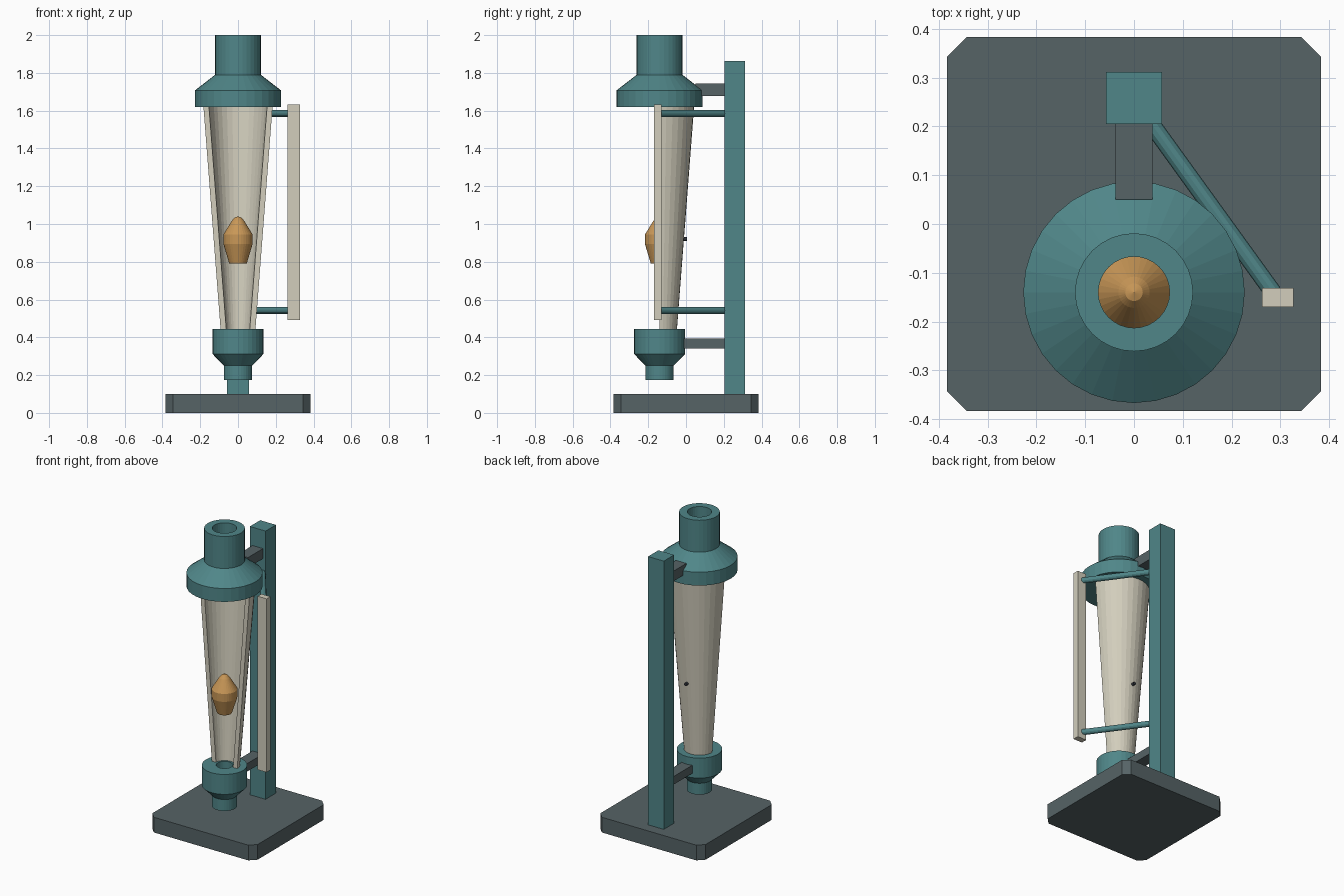
import bpy, bmesh, math
from mathutils import Vector

cube = bpy.data.objects.get("Cube")
if cube:
    bpy.data.objects.remove(cube, do_unlink=True)

AXIS_Y = -0.14   # centre line of the metering tube
SIDES = 32


def material(name, color):
    m = bpy.data.materials.new(name)
    m.use_nodes = True
    m.diffuse_color = (*color, 1)
    m.node_tree.nodes["Principled BSDF"].inputs["Base Color"].default_value = (*color, 1)
    return m


TEAL = material("teal paint", (0.08, 0.24, 0.25))
GREY = material("slate grey", (0.092, 0.125, 0.133))
CREAM = material("cream", (0.645, 0.615, 0.505))
BRASS = material("brass", (0.58, 0.31, 0.095))
DARK = material("dark steel", (0.03, 0.035, 0.045))


def finish(bm, name, mat):
    bmesh.ops.recalc_face_normals(bm, faces=bm.faces)
    mesh = bpy.data.meshes.new(name)
    bm.to_mesh(mesh)
    bm.free()
    mesh.materials.append(mat)
    obj = bpy.data.objects.new(name, mesh)
    bpy.context.collection.objects.link(obj)
    return obj


def box(name, mat, x, y, z, chamfer=0):
    """Box from (min, max) ranges, with optional cut vertical corners."""
    bm = bmesh.new()
    bmesh.ops.create_cube(bm, size=1)
    for v in bm.verts:
        v.co = [r[0] if c < 0 else r[1] for c, r in zip(v.co, (x, y, z))]
    if chamfer:
        uprights = [e for e in bm.edges if abs(e.verts[0].co.z - e.verts[1].co.z) > 1e-4]
        bmesh.ops.bevel(bm, geom=uprights, offset=chamfer, segments=1, affect='EDGES')
    return finish(bm, name, mat)


def rod(name, mat, start, end, radius, sides):
    a, b = Vector(start), Vector(end)
    bm = bmesh.new()
    bmesh.ops.create_cone(bm, cap_ends=True, segments=sides, radius1=radius,
                          radius2=radius, depth=(b - a).length)
    turn = (b - a).to_track_quat('Z', 'Y').to_matrix().to_4x4()
    bmesh.ops.transform(bm, matrix=turn, verts=bm.verts)
    bmesh.ops.translate(bm, vec=(a + b) / 2, verts=bm.verts)
    return finish(bm, name, mat)


def lathe(name, mat, profile, half=False):
    """Turn a closed (radius, z) profile about the tube axis, fully or the back half."""
    bm = bmesh.new()
    verts = [bm.verts.new((r, AXIS_Y, z)) for r, z in profile]
    face = bm.faces.new(verts)
    steps = SIDES // 2 if half else SIDES
    bmesh.ops.spin(bm, geom=[face] + face.edges[:] + verts, cent=(0, AXIS_Y, 0),
                   axis=(0, 0, 1), angle=math.pi if half else math.tau, steps=steps)
    if half:
        # close the starting cut if the spin left it open
        bmesh.ops.holes_fill(bm, edges=[e for e in bm.edges if e.is_boundary], sides=0)
    else:
        # join the seam and drop the internal section faces
        bmesh.ops.remove_doubles(bm, verts=bm.verts, dist=1e-4)
        inner = [f for f in bm.faces if len(f.verts) == len(profile)
                 and all(abs(v.co.y - AXIS_Y) < 1e-4 and v.co.x > -1e-4 for v in f.verts)]
        bmesh.ops.delete(bm, geom=inner, context='FACES')
    bmesh.ops.dissolve_degenerate(bm, dist=1e-5, edges=bm.edges)
    return finish(bm, name, mat)


# Stand
box("base_plate", GREY, (-0.383, 0.383), (-0.383, 0.383), (0, 0.10), chamfer=0.04)
box("column", TEAL, (-0.057, 0.057), (0.205, 0.312), (0.10, 1.863))
box("upper_bracket", GREY, (-0.038, 0.038), (0.05, 0.205), (1.677, 1.743))
box("lower_bracket", GREY, (-0.038, 0.038), (-0.03, 0.205), (0.34, 0.393))

# End fittings, bored through
lathe("lower_fitting", TEAL, [(0.05, 0.175), (0.075, 0.175), (0.075, 0.25), (0.135, 0.312),
                              (0.135, 0.443), (0.05, 0.443)])
lathe("upper_fitting", TEAL, [(0.073, 1.62), (0.227, 1.62), (0.227, 1.708), (0.121, 1.79),
                              (0.121, 2.0), (0.073, 2.0)])

# Tapered tube, cut away at the front
lathe("tapered_tube", CREAM, [(0.062, 0.44), (0.092, 0.44), (0.183, 1.622), (0.154, 1.622)],
      half=True)

# Float and its support pin
lathe("float", BRASS, [(0, 0.79), (0.046, 0.79), (0.077, 0.893), (0.077, 0.945),
                       (0.032, 1.018), (0.018, 1.034), (0, 1.04)])
rod("float_pin", DARK, (0, AXIS_Y, 0.92), (0, 0.006, 0.92), 0.01, 12)

# Scale plate on two slanting arms
box("scale_plate", CREAM, (0.262, 0.327), (-0.17, -0.131), (0.493, 1.633))
for label, z in (("lower", 0.542), ("upper", 1.585)):
    rod(label + "_scale_arm", TEAL, (0.03, 0.213, z), (0.285, -0.14, z), 0.018, 12)
